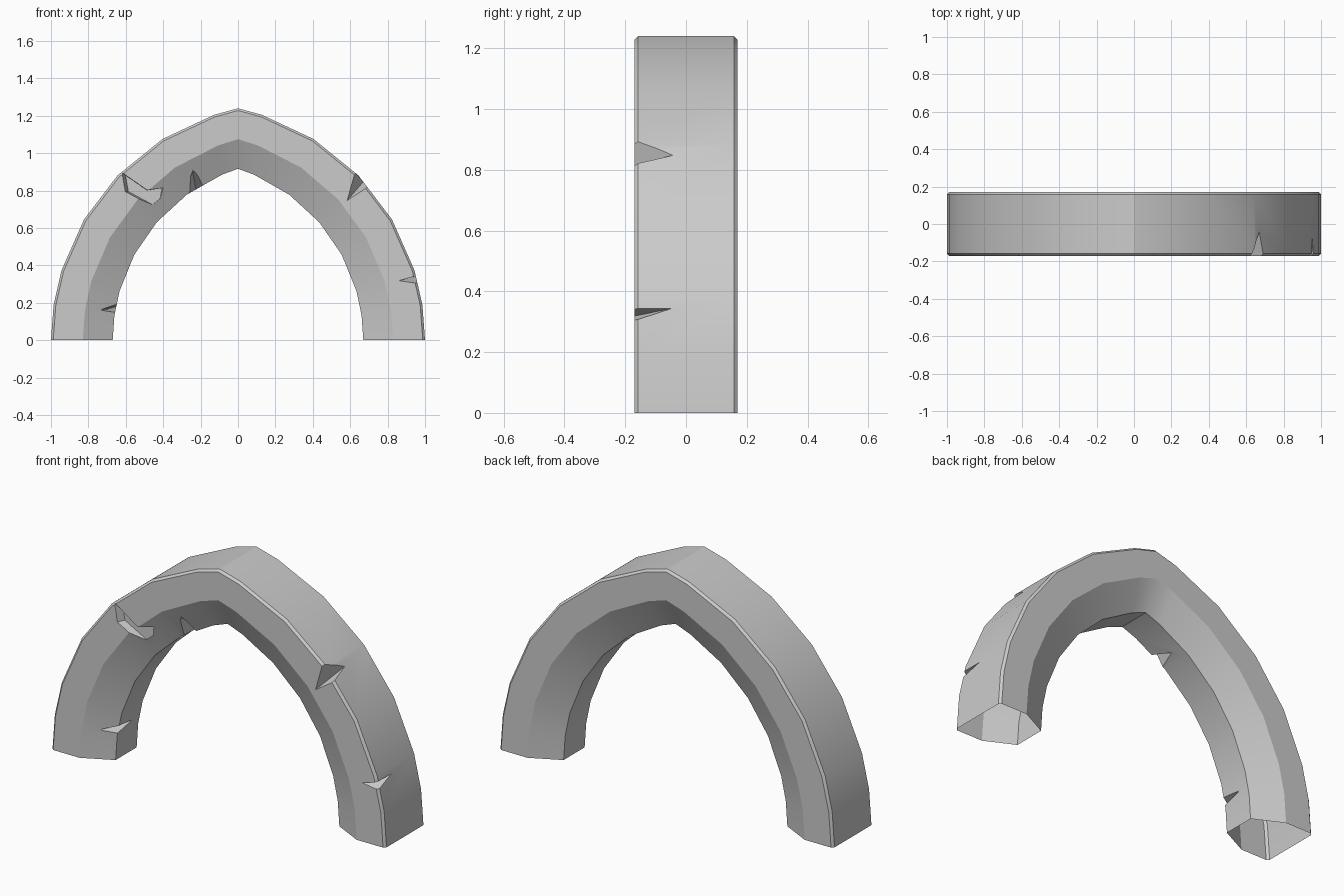
import bpy, bmesh, math
from mathutils import Vector

if "Cube" in bpy.data.objects:
    bpy.data.objects.remove(bpy.data.objects["Cube"])


def make_object(name, bm):
    bmesh.ops.recalc_face_normals(bm, faces=bm.faces)
    mesh = bpy.data.meshes.new(name)
    bm.to_mesh(mesh)
    bm.free()
    obj = bpy.data.objects.new(name, mesh)
    bpy.context.collection.objects.link(obj)
    return obj


def arc_point(foot_x, apex_z, f):
    # circular arc from the foot (foot_x, 0) to the apex (0, apex_z)
    c = (apex_z ** 2 - foot_x ** 2) / (2 * foot_x)
    r = foot_x + c
    a = math.acos(c / r) * f
    return r * math.cos(a) - c, r * math.sin(a)


# Pointed arch: section of (foot x, apex z, half depth) swept over both halves
half = [(1.0, 1.24, .158), (.988, 1.228, .17), (.83, 1.075, .17), (.67, .917, .09)]
section = [(x, z, -y) for x, z, y in half] + [(x, z, y) for x, z, y in reversed(half)]
steps = [0, .11, .22, .393, .566, .746, .923, 1]
stations = [(1, f) for f in steps] + [(-1, f) for f in reversed(steps[:-1])]

bm = bmesh.new()
rings = []
for side, f in stations:
    ring = []
    for fx, az, y in section:
        x, z = arc_point(fx, az, f)
        ring.append(bm.verts.new((side * x, y, z)))
    rings.append(ring)
n = len(section)
for a, b in zip(rings, rings[1:]):
    for i in range(n):
        j = (i + 1) % n
        bm.faces.new((a[i], a[j], b[j], b[i]))
bm.faces.new(rings[0])
bm.faces.new(rings[-1])
arch = make_object("arch", bm)


def chip(points):
    # convex cutter for one broken corner
    bm = bmesh.new()
    for p in points:
        bm.verts.new(p)
    bmesh.ops.convex_hull(bm, input=bm.verts)
    return make_object("chip_cutter", bm)


def gouge(outline, y0, y1, taper):
    # tapered pocket cut into the front face
    bm = bmesh.new()
    mid = sum((Vector(p) for p in outline), Vector((0, 0))) / len(outline)
    top = [bm.verts.new((x, y0, z)) for x, z in outline]
    low = []
    for p in outline:
        q = mid + (Vector(p) - mid) * taper
        low.append(bm.verts.new((q.x, y1, q.y)))
    k = len(outline)
    for i in range(k):
        j = (i + 1) % k
        bm.faces.new((top[i], top[j], low[j], low[i]))
    bm.faces.new(top)
    bm.faces.new(low)
    return make_object("gouge_cutter", bm)


cutters = [
    # outer edge chips, right side
    chip([(.622, -.18, .90), (.70, -.18, .82), (.69, -.18, .90), (.582, -.172, .745),
          (.672, -.04, .85), (.63, -.12, .825)]),
    chip([(.955, -.18, .345), (.965, -.18, .30), (.99, -.18, .325), (.86, -.172, .318),
          (.957, -.04, .345), (.91, -.12, .325)]),
    # inner edge chips, left side
    chip([(-.645, -.11, .195), (-.655, -.11, .145), (-.62, -.13, .17), (-.738, -.127, .162),
          (-.652, .03, .18), (-.70, -.06, .165)]),
    chip([(-.265, -.11, .78), (-.18, -.11, .83), (-.20, -.14, .76), (-.247, -.14, .928),
          (-.225, .02, .805), (-.235, -.06, .86)]),
    # small pit inside the right leg
    chip([(.595, -.08, .36), (.58, -.08, .41), (.59, -.03, .38), (.635, -.06, .385)]),
    # long gouge on the front face, left side
    gouge([(-.625, .90), (-.607, .795), (-.45, .71), (-.40, .75), (-.388, .817),
           (-.485, .803)], -.18, -.13, .82),
]

# Carve the damage into the arch
bpy.context.view_layer.objects.active = arch
arch.select_set(True)
for cutter in cutters:
    mod = arch.modifiers.new("damage", 'BOOLEAN')
    mod.operation = 'DIFFERENCE'
    mod.solver = 'EXACT'
    mod.object = cutter
    bpy.ops.object.modifier_apply(modifier=mod.name)
    bpy.data.objects.remove(cutter)

# The feet are open underneath
bm = bmesh.new()
bm.from_mesh(arch.data)
feet = [f for f in bm.faces if all(abs(v.co.z) < 1e-4 for v in f.verts)]
bmesh.ops.delete(bm, geom=feet, context='FACES_ONLY')
bm.to_mesh(arch.data)
bm.free()

bpy.ops.object.shade_smooth_by_angle(angle=math.radians(22))
